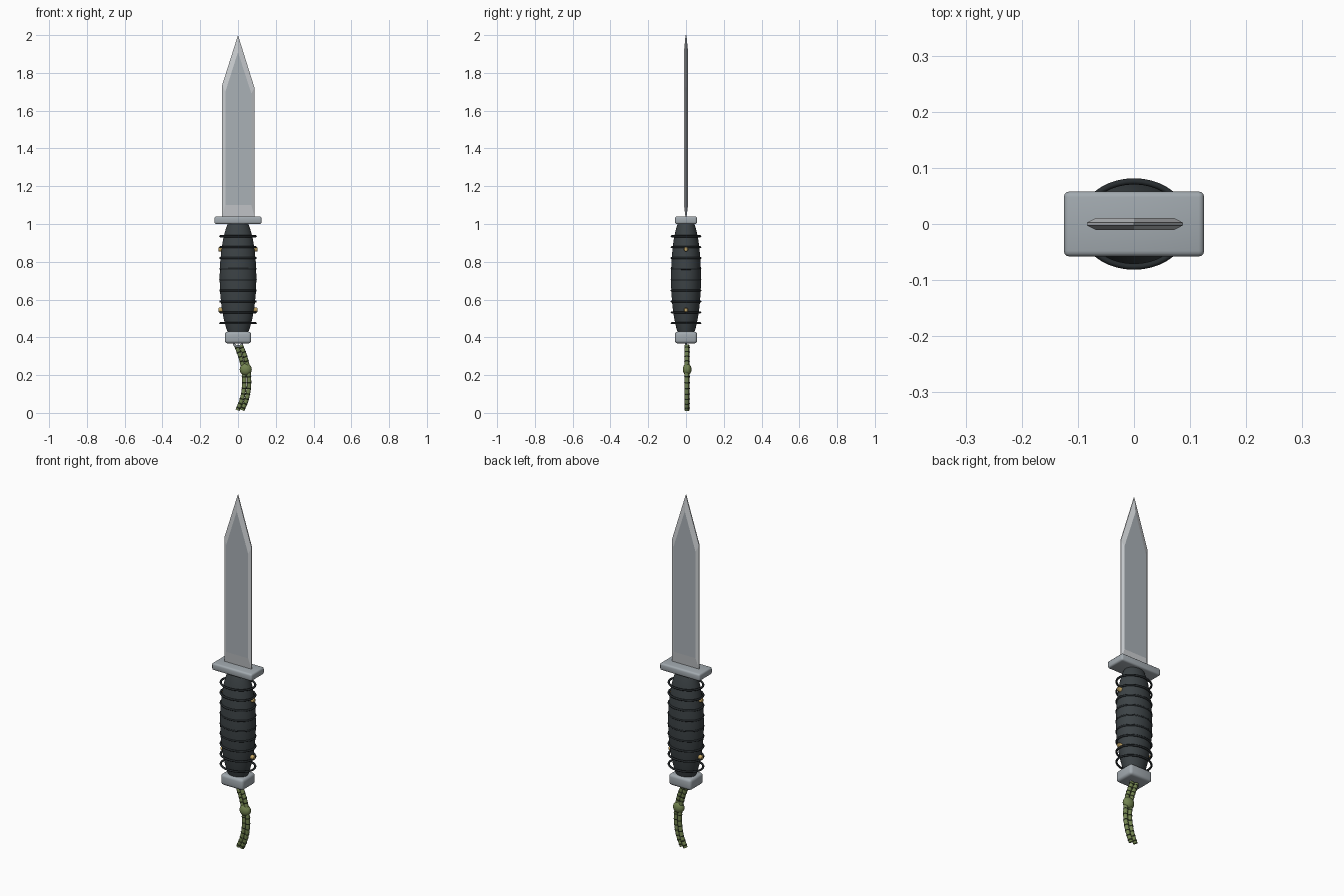
import bpy, bmesh, math
from mathutils import Vector

if "Cube" in bpy.data.objects:
    bpy.data.objects.remove(bpy.data.objects["Cube"])


def material(name, rgb):
    m = bpy.data.materials.new(name)
    m.diffuse_color = (*rgb, 1)
    m.use_nodes = True
    m.node_tree.nodes["Principled BSDF"].inputs["Base Color"].default_value = m.diffuse_color
    return m


STEEL = material("steel", (0.60, 0.62, 0.64))
FLAT = material("blade_flat", (0.40, 0.44, 0.47))
GREY = material("fitting_metal", (0.36, 0.40, 0.43))
RUBBER = material("grip_rubber", (0.045, 0.055, 0.06))
BLACK = material("ring_black", (0.02, 0.025, 0.028))
BRASS = material("brass", (0.55, 0.38, 0.13))
CORD = material("olive_cord", (0.17, 0.23, 0.08))
BAND = material("dark_cord", (0.05, 0.07, 0.03))


def finish(name, bm, mats, smooth=None):
    bmesh.ops.recalc_face_normals(bm, faces=bm.faces)
    me = bpy.data.meshes.new(name)
    bm.to_mesh(me)
    bm.free()
    ob = bpy.data.objects.new(name, me)
    bpy.context.collection.objects.link(ob)
    for m in mats:
        me.materials.append(m)
    if smooth:
        bpy.ops.object.select_all(action='DESELECT')
        ob.select_set(True)
        bpy.context.view_layer.objects.active = ob
        bpy.ops.object.shade_smooth_by_angle(angle=math.radians(smooth))
    return ob


def block(name, size, z, bevel):
    bm = bmesh.new()
    bmesh.ops.create_cube(bm, size=1)
    for v in bm.verts:
        v.co = Vector((v.co.x * size[0], v.co.y * size[1], v.co.z * size[2] + z))
    bmesh.ops.bevel(bm, geom=bm.edges[:], offset=bevel, segments=3, profile=0.5, affect='EDGES')
    return finish(name, bm, [GREY], 40)


def sweep(bm, path, radii, sides, closed=False, side=Vector((0, 1, 0)), mat=0):
    """Tube along a path; the frame uses one fixed side axis."""
    rings, n = [], len(path)
    for i, p in enumerate(path):
        a = path[(i - 1) % n] if closed else path[max(i - 1, 0)]
        b = path[(i + 1) % n] if closed else path[min(i + 1, n - 1)]
        u = (b - a).normalized().cross(side).normalized()
        rings.append([bm.verts.new(p + radii[i] * (math.cos(t) * u + math.sin(t) * side))
                      for t in (2 * math.pi * k / sides for k in range(sides))])
    for i in range(n if closed else n - 1):
        r, s = rings[i], rings[(i + 1) % n]
        for k in range(sides):
            bm.faces.new((r[k], r[(k + 1) % sides], s[(k + 1) % sides], s[k])).material_index = mat
    if not closed:
        bm.faces.new(rings[0])
        bm.faces.new(rings[-1])


# Blade: thin outer outline bevelled up to thick inner flats on both sides
outer = [(-0.084, 1.035), (0.087, 1.035), (0.087, 1.722), (0, 2.0), (-0.084, 1.735)]
inner = [(-0.067, 1.10), (0.071, 1.10), (0.071, 1.69), (0, 1.91), (-0.067, 1.70)]
bm = bmesh.new()
loops = [[bm.verts.new((x, y, z)) for x, z in pts]
         for pts, y in ((inner, -0.011), (outer, -0.0025), (outer, 0.0025), (inner, 0.011))]
for a, b in zip(loops, loops[1:]):
    for k in range(5):
        bm.faces.new((a[k], a[(k + 1) % 5], b[(k + 1) % 5], b[k]))
for l in (loops[0], loops[-1]):
    bm.faces.new(l).material_index = 1
finish("blade", bm, [STEEL, FLAT])

# Guard and pommel
block("guard", (0.25, 0.116, 0.04), 1.02, 0.01)
block("pommel", (0.14, 0.118, 0.062), 0.399, 0.015)

# Barrel grip with an oval section
profile = [(0.415, 0.05), (0.45, 0.063), (0.5, 0.076), (0.56, 0.087), (0.63, 0.094), (0.70, 0.097),
           (0.73, 0.097), (0.80, 0.094), (0.87, 0.087), (0.93, 0.077), (0.98, 0.063), (1.005, 0.052)]
bm = bmesh.new()
sweep(bm, [Vector((0, 0, z)) for z, r in profile], [r for z, r in profile], 40)
for v in bm.verts:
    v.co.y *= 0.82
finish("grip", bm, [RUBBER], 40)

# Nine oval grip rings
for i in range(9):
    bm = bmesh.new()
    z = 0.475 + 0.0575 * i
    path = [Vector((0.094 * math.cos(t), 0.076 * math.sin(t), z))
            for t in (2 * math.pi * k / 40 for k in range(40))]
    sweep(bm, path, [0.0055] * 40, 8, True, Vector((0, 0, 1)))
    finish(f"grip_ring_{i + 1}", bm, [BLACK], 60)

# Brass pins through the grip
for i, z in enumerate((0.545, 0.866)):
    bm = bmesh.new()
    sweep(bm, [Vector((x, 0, z)) for x in (-0.104, -0.100, 0.100, 0.104)],
          [0.009, 0.012, 0.012, 0.009], 16)
    finish(f"grip_pin_{i + 1}", bm, [BRASS], 40)

# Lanyard eyelet under the pommel
bm = bmesh.new()
path = [Vector((0.022 * math.cos(t), 0, 0.368 + 0.016 * math.sin(t)))
        for t in (2 * math.pi * k / 24 for k in range(24))]
sweep(bm, path, [0.006] * 24, 8, True)
finish("lanyard_eyelet", bm, [GREY], 60)


# Lanyard: two curved cords with dark woven bands
keys = [Vector((x, 0.006, z)) for x, z in ((0.003, 0.358), (0.026, 0.295), (0.041, 0.23),
                                           (0.046, 0.15), (0.034, 0.075), (0.010, 0.014))]


def curve_point(t):
    f = min(max(t, 0), 0.99999) * (len(keys) - 1)
    i = int(f)
    f -= i
    p1, p2 = keys[i], keys[i + 1]
    p0 = keys[i - 1] if i else 2 * p1 - p2
    p3 = keys[i + 2] if i + 2 < len(keys) else 2 * p2 - p1
    return 0.5 * (2 * p1 + (p2 - p0) * f + (2 * p0 - 5 * p1 + 4 * p2 - p3) * f * f
                  + (3 * p1 - p0 - 3 * p2 + p3) * f ** 3)


for name, dx, dy in (("left", -0.0125, 0.002), ("right", 0.0125, -0.002)):
    off = Vector((dx, dy, 0))
    bm = bmesh.new()
    sweep(bm, [curve_point(i / 40) + off for i in range(41)], [0.0115] * 41, 12)
    for k in range(13):
        t = 0.04 + k * 0.0765
        sweep(bm, [curve_point(t + d) + off for d in (-0.009, 0, 0.009)],
              [0.0115, 0.0135, 0.0115], 12, mat=1)
    finish(f"lanyard_cord_{name}", bm, [CORD, BAND], 50)

# Knot holding the cords together
bm = bmesh.new()
bmesh.ops.create_uvsphere(bm, u_segments=20, v_segments=12, radius=1)
for v in bm.verts:
    v.co = Vector((v.co.x * 0.032 + 0.041, v.co.y * 0.023 + 0.006, v.co.z * 0.032 + 0.23))
finish("lanyard_knot", bm, [CORD], 60)
